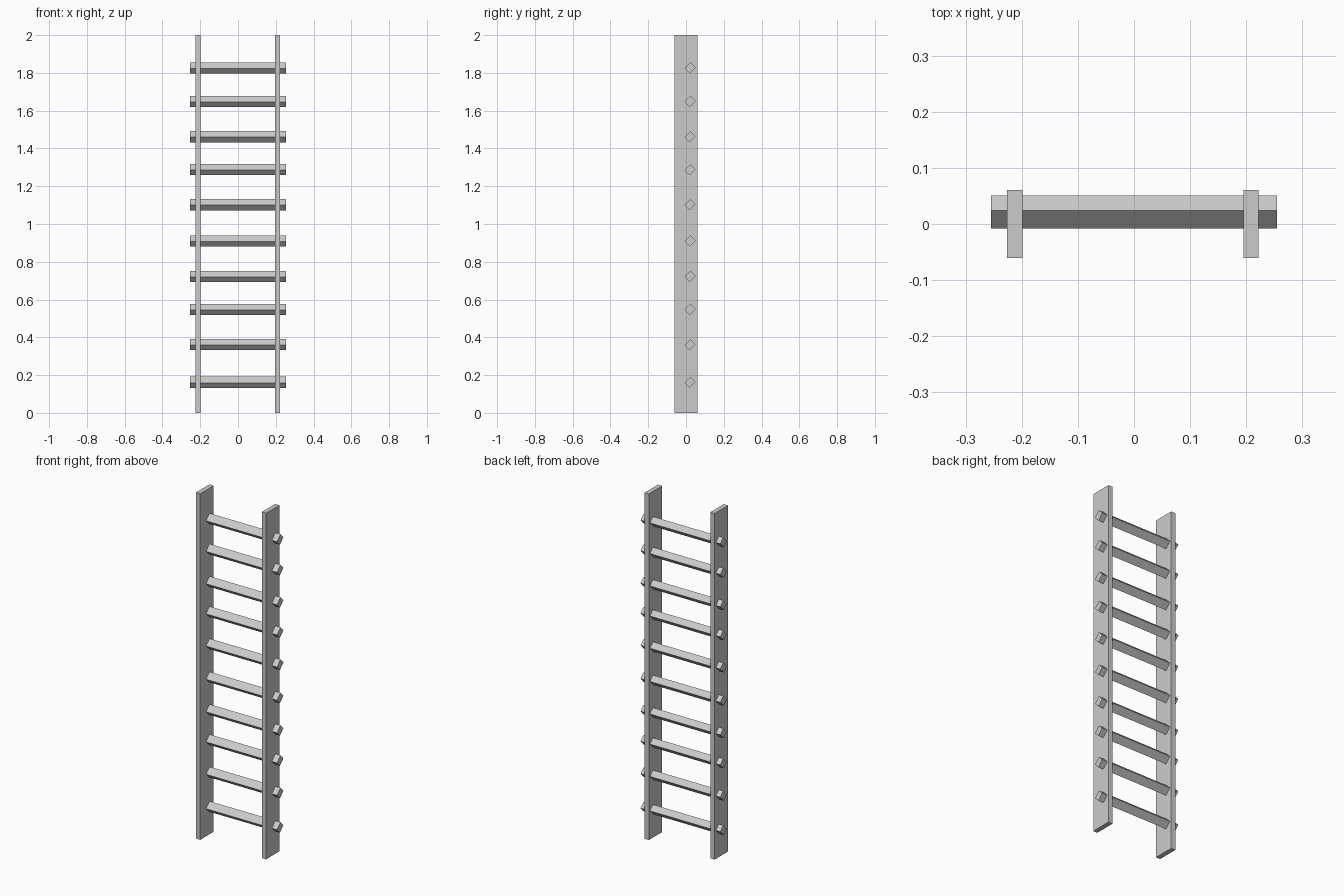
import bpy
from math import radians

cube = bpy.data.objects.get("Cube")
if cube:
    bpy.data.objects.remove(cube, do_unlink=True)

grey = bpy.data.materials.new("plain_grey")
grey.use_nodes = True
colour = (0.6, 0.6, 0.6, 1)
grey.diffuse_color = colour
grey.node_tree.nodes["Principled BSDF"].inputs["Base Color"].default_value = colour


def add_box(name, centre, size, tilt=0):
    bpy.ops.mesh.primitive_cube_add(size=1, location=centre, rotation=(tilt, 0, 0))
    box = bpy.context.object
    box.name = name
    box.scale = size
    box.data.materials.append(grey)
    return box


# Upright side rails
for name, x in (("right_rail", -0.2125), ("left_rail", 0.2085)):
    add_box(name, (x, 0, 1), (0.0275, 0.122, 2))

# Square-edged rungs, turned on edge and poking through both rails
rung_heights = [0.162, 0.361, 0.548, 0.722, 0.91, 1.102, 1.288, 1.462, 1.649, 1.826]
for i, z in enumerate(rung_heights, 1):
    add_box(f"rung_{i}", (0, 0.0215, z), (0.51, 0.045, 0.038), radians(45))
